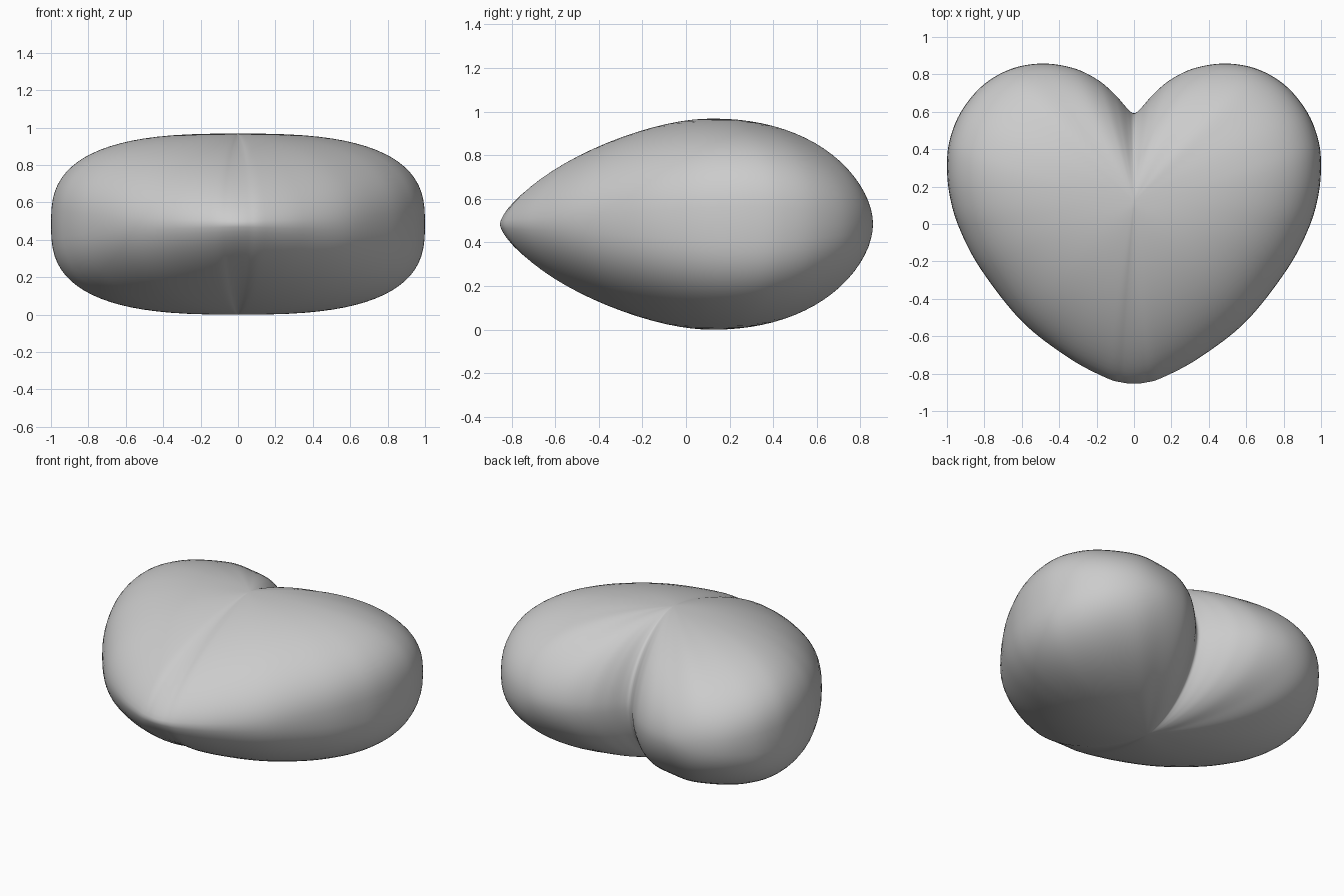
import bpy, bmesh, math
from mathutils import Vector

if "Cube" in bpy.data.objects:
    bpy.data.objects.remove(bpy.data.objects["Cube"])

H = 0.484            # half thickness
CY = 0.12            # y of the thickest point
RINGS = 20           # rings from rim to pole
STEPS = 8            # samples per outline segment

# Right half of the outline, notch to tip: x, y, roundness of the section there
OUTLINE = [(0, .592, 1.8), (.035, .617, 1.8), (.10, .69, 1.8), (.19, .768, 1.82),
           (.32, .832, 1.85), (.49, .858, 1.9), (.66, .828, 2.1), (.81, .74, 2.25),
           (.925, .60, 2.5), (.985, .45, 2.7), (1.0, .31, 2.8), (.985, .15, 2.75),
           (.935, -.02, 2.6), (.82, -.24, 2.35), (.60, -.52, 2.0), (.35, -.715, 1.75),
           (.15, -.822, 1.6), (.06, -.848, 1.52), (0, -.854, 1.5)]


def smooth_half(points):
    """Catmull-Rom curve through the half outline, mirrored at both ends."""
    p = [Vector(q) for q in points]
    flip = lambda v: Vector((-v.x, v.y, v.z))
    p = [flip(p[1])] + p + [flip(p[-2])]
    out = []
    for a, b, c, d in zip(p, p[1:], p[2:], p[3:]):
        for i in range(STEPS):
            t = i / STEPS
            out.append(0.5 * (2 * b + (c - a) * t + (2 * a - 5 * b + 4 * c - d) * t * t
                              + (3 * b - a - 3 * c + d) * t ** 3))
    return out + [p[-2]]


half = smooth_half(OUTLINE)
loop = half + [Vector((-v.x, v.y, v.z)) for v in reversed(half[1:-1])]
n = len(loop)

# Puffy heart: rings shrink from the rim to a pole above and below
bm = bmesh.new()
rings = []
for k in range(-RINGS + 1, RINGS):
    phi = k / RINGS * math.pi / 2
    ring = []
    for v in loop:
        s = math.cos(phi) ** (2 / v.z)
        z = math.copysign(abs(math.sin(phi)) ** (2 / v.z), phi)
        ring.append(bm.verts.new((v.x * s, CY + (v.y - CY) * s, H + H * z)))
    rings.append(ring)
for lo, hi in zip(rings, rings[1:]):
    for i in range(n):
        j = (i + 1) % n
        bm.faces.new((lo[i], lo[j], hi[j], hi[i]))
for ring, z in ((rings[0], 0), (rings[-1], 2 * H)):
    pole = bm.verts.new((0, CY, z))
    for i in range(n):
        bm.faces.new((ring[i], ring[(i + 1) % n], pole))
bmesh.ops.recalc_face_normals(bm, faces=bm.faces)
for f in bm.faces:
    f.smooth = True

mesh = bpy.data.meshes.new("heart")
bm.to_mesh(mesh)
bm.free()
heart = bpy.data.objects.new("heart", mesh)
bpy.context.collection.objects.link(heart)

# Single light grey
grey = bpy.data.materials.new("light_grey")
grey.diffuse_color = (0.6, 0.6, 0.6, 1)
grey.use_nodes = True
grey.node_tree.nodes["Principled BSDF"].inputs["Base Color"].default_value = grey.diffuse_color
mesh.materials.append(grey)
